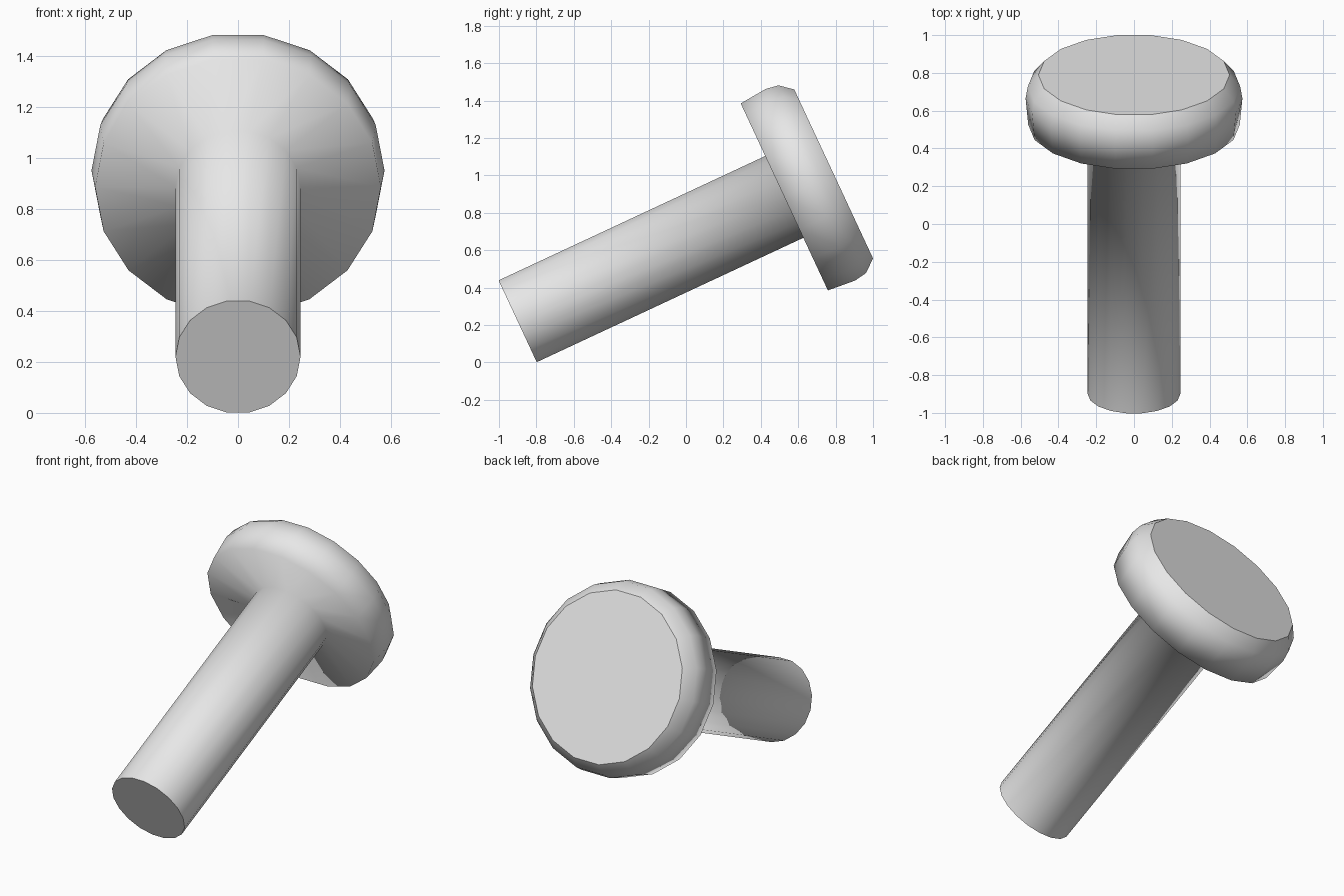
import bpy, bmesh, math
from mathutils import Matrix, Vector

if "Cube" in bpy.data.objects:
    bpy.data.objects.remove(bpy.data.objects["Cube"], do_unlink=True)

SIDES = 18
TILT = math.radians(-65)

# Single flat grey
grey = bpy.data.materials.new("light_grey")
grey.use_nodes = True
grey.diffuse_color = (0.8, 0.8, 0.8, 1)
grey.node_tree.nodes["Principled BSDF"].inputs["Base Color"].default_value = (0.8, 0.8, 0.8, 1)

# Profile (radius, distance along axis): shaft, underside, rounded rim
profile = [(0.245, 0), (0.245, 1.573), (0.56, 1.573),
           (0.574, 1.727), (0.562, 1.797), (0.506, 1.864)]

bm = bmesh.new()
rings = []
for radius, height in profile:
    rings.append([bm.verts.new((radius * math.cos(math.tau * i / SIDES),
                                radius * math.sin(math.tau * i / SIDES), height))
                  for i in range(SIDES)])

# Smooth sides running from the shaft into the head
for low, high in zip(rings, rings[1:]):
    for i in range(SIDES):
        j = (i + 1) % SIDES
        bm.faces.new((low[i], low[j], high[j], high[i])).smooth = True

# Flat end caps with crisp borders
for cap in (bm.faces.new(rings[0][::-1]), bm.faces.new(rings[-1])):
    for edge in cap.edges:
        edge.smooth = False

# Lean the pin back, with the shaft end resting on the ground
bm.transform(Matrix.Translation(Vector((0, -0.9, 0.22))) @ Matrix.Rotation(TILT, 4, "X"))

mesh = bpy.data.meshes.new("round_headed_pin")
bm.to_mesh(mesh)
bm.free()
mesh.materials.append(grey)
pin = bpy.data.objects.new("round_headed_pin", mesh)
bpy.context.collection.objects.link(pin)
